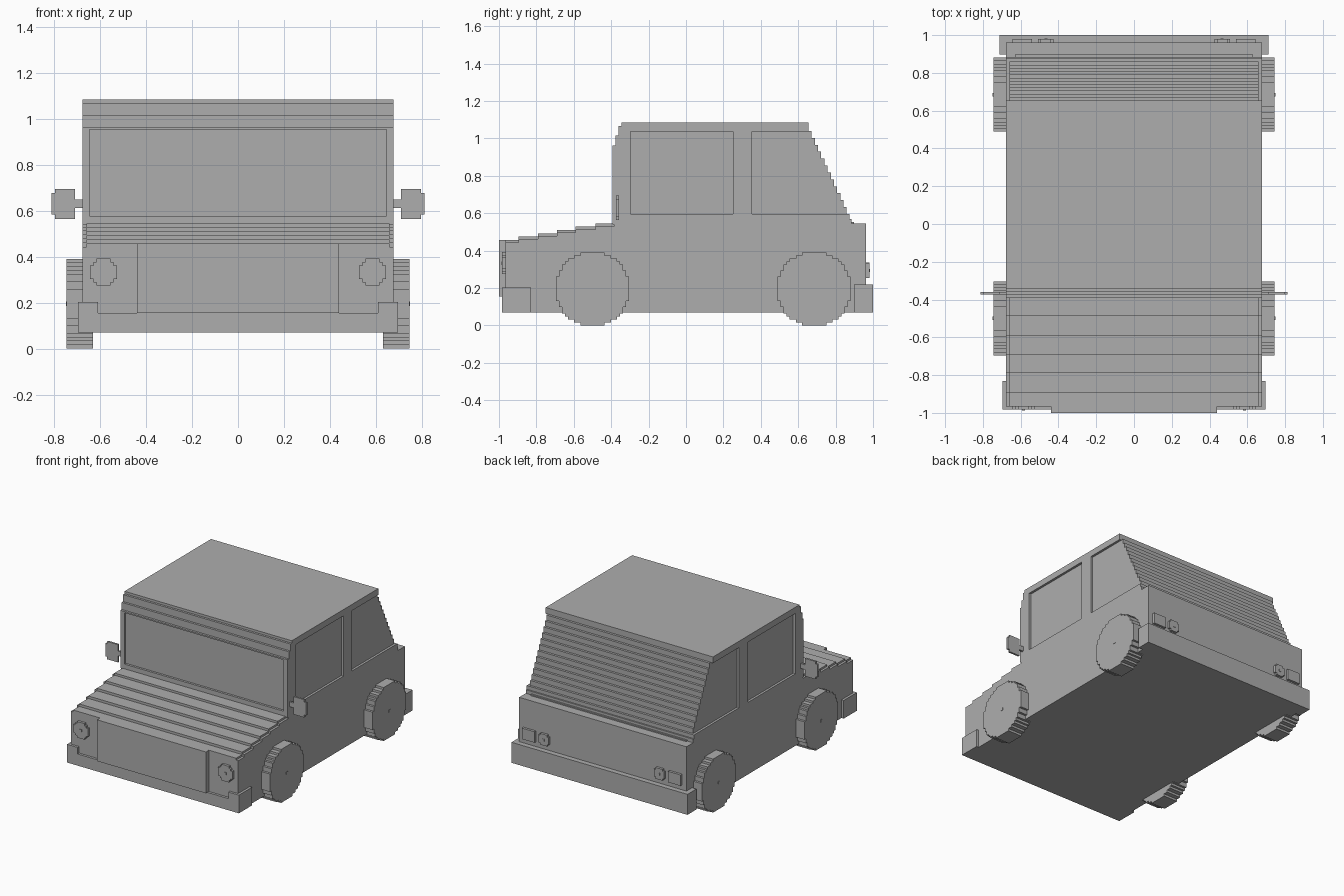
import bpy, bmesh, math

cube = bpy.data.objects.get("Cube")
if cube:
    bpy.data.objects.remove(cube, do_unlink=True)

GREY = bpy.data.materials.new("plain grey")
GREY.use_nodes = True
colour = (0.42, 0.42, 0.42, 1)
GREY.diffuse_color = colour
GREY.node_tree.nodes["Principled BSDF"].inputs["Base Color"].default_value = colour

V = 0.0163   # one small step of the blocky style
W = 0.677    # half width of the body
IN = 0.66    # half width of recessed glass and hood


def prism(name, outline, lo, hi, axis="x"):
    """Extrude an outline: (y, z) along x, or (x, z) along y."""
    bm = bmesh.new()
    place = (lambda a, b, d: (d, a, b)) if axis == "x" else (lambda a, b, d: (a, d, b))
    face = bm.faces.new([bm.verts.new(place(a, b, lo)) for a, b in outline])
    ext = bmesh.ops.extrude_face_region(bm, geom=[face])
    verts = [g for g in ext["geom"] if isinstance(g, bmesh.types.BMVert)]
    shift = (hi - lo, 0, 0) if axis == "x" else (0, hi - lo, 0)
    bmesh.ops.translate(bm, verts=verts, vec=shift)
    bmesh.ops.recalc_face_normals(bm, faces=bm.faces)
    mesh = bpy.data.meshes.new(name)
    bm.to_mesh(mesh)
    bm.free()
    mesh.materials.append(GREY)
    ob = bpy.data.objects.new(name, mesh)
    bpy.context.collection.objects.link(ob)
    return ob


def box(name, x, y, z):
    return prism(name, [(y[0], z[0]), (y[1], z[0]), (y[1], z[1]), (y[0], z[1])], *x)


def sides(name, make):
    """Make a part on both sides; make(name, s) gets s = 1 for left, -1 for right."""
    for label, s in (("left", 1), ("right", -1)):
        make(f"{label}_{name}", s)


def span(s, a, b):
    return sorted((s * a, s * b))


def pixel_disc(cx, cz, n, v, reach):
    """Stair-stepped circle, n rows in each half."""
    widths = [round(math.sqrt(reach ** 2 - (j + 0.5) ** 2)) for j in range(n)]
    quarter = []
    for j, w in enumerate(widths):
        for p in ((w, j), (w, j + 1)):
            if len(quarter) > 1 and quarter[-1][0] == quarter[-2][0] == p[0]:
                quarter.pop()
            if not quarter or quarter[-1] != p:
                quarter.append(p)
    quarter = quarter[1:] if quarter[0][1] == 0 else quarter
    ring = (quarter + [(-a, b) for a, b in reversed(quarter)]
            + [(-a, -b) for a, b in quarter] + [(a, -b) for a, b in reversed(quarter)])
    return [(cx + a * v, cz + b * v) for a, b in ring]


# Lower body and stepped fenders
hood_y = [-0.965, -0.895, -0.79, -0.69, -0.59, -0.485, -0.385]
hood_z = [0.457, 0.475, 0.493, 0.511, 0.528, 0.544]


def hood_profile(drop, base):
    pts = [(hood_y[0], base)]
    for a, b, z in zip(hood_y, hood_y[1:], hood_z):
        pts += [(a, z - drop), (b, z - drop)]
    return pts


prism("lower_body", hood_profile(0.014, 0.07) + [(-0.385, 0.544), (0.962, 0.544), (0.962, 0.07)], -W, W)
prism("hood", hood_profile(0, 0.4) + [(-0.385, 0.4)], -IN, IN)
box("grille", (-0.44, 0.44), (-1.0, -0.95), (0.155, 0.457))

# Cabin core with stepped front edge and stepped rear glass
front_steps = [(-0.377, 0.963), (-0.377, 1.015), (-0.361, 1.015), (-0.361, 1.066),
               (-0.345, 1.066), (-0.345, 1.084)]
rear_steps = [(0.655, 1.084)]
for k in range(12):
    y, z = 0.655 + 0.017 * k, 1.04 - 0.037 * k
    rear_steps += [(y, z), (y + 0.017, z)]
prism("cabin_glass", [(-0.377, 0.54)] + front_steps[1:] + rear_steps + [(0.859, 0.54)], -IN, IN)
prism("rear_sill", [(0.5, 0.54), (0.5, 0.597), (0.875, 0.597), (0.875, 0.57),
                    (0.885, 0.57), (0.885, 0.54)], -W, W)
box("rear_ledge", (-0.63, 0.63), (0.87, 0.897), (0.53, 0.552))

# Side skins around the windows
def side_skin(name, s):
    x = span(s, IN - 0.005, W)
    box(name + "_sill", x, (-0.393, 0.6), (0.54, 0.597))
    prism(name + "_front_post", [(-0.393, 0.59), (-0.393, 0.963)] + front_steps
          + [(-0.297, 1.084), (-0.297, 0.59)], *x)
    box(name + "_middle_post", x, (0.252, 0.352), (0.59, 1.05))
    box(name + "_roof_rail", x, (-0.3, 0.655), (1.038, 1.084))
    box(name + "_windshield_post", span(s, 0.645, IN), (-0.393, -0.37), (0.578, 0.953))


sides("side", side_skin)
box("windshield_lower_frame", (-IN, IN), (-0.393, -0.37), (0.54, 0.578))
box("windshield_upper_frame", (-IN, IN), (-0.393, -0.37), (0.953, 0.963))

# Bumpers
box("front_bumper", (-0.69, 0.69), (-0.983, -0.83), (0.07, 0.155))
sides("front_bumper_corner", lambda n, s: box(n, span(s, 0.61, 0.695), (-0.983, -0.83), (0.07, 0.203)))
box("rear_bumper", (-0.712, 0.712), (0.897, 1.0), (0.07, 0.22))


# Lamps
def lamps(name, s):
    x, z = s * 0.585, 0.333
    prism(name + "_headlight", pixel_disc(x, z, 4, 0.0147, 4.1), -0.983, -0.95, "y")
    box(name + "_headlight_hub", (x - 0.009, x + 0.009), (-0.987, -0.98), (z - 0.009, z + 0.009))
    x, z = s * 0.467, 0.295
    prism(name + "_round_tail_lamp", pixel_disc(x, z, 3, 0.0137, 3.1), 0.95, 0.98, "y")
    box(name + "_tail_lamp_hub", (x - 0.008, x + 0.008), (0.975, 0.983), (z - 0.008, z + 0.008))
    box(name + "_square_tail_lamp", span(s, 0.54, 0.642), (0.95, 0.98), (0.255, 0.335))


sides("lamps", lamps)


# Wheels
def wheels(name, s):
    for end, y in (("front", -0.5), ("rear", 0.685)):
        prism(f"{name}_{end}", pixel_disc(y, 12 * V, 12, V, 12.2), *span(s, 0.63, 0.745))
        box(f"{name}_{end}_hub", span(s, 0.74, 0.748), (y - 0.009, y + 0.009),
            (12 * V - 0.009, 12 * V + 0.009))


sides("wheel", wheels)


# Door mirrors
def mirror(name, s):
    y = (-0.373, -0.359)
    box(name + "_stem", span(s, 0.65, 0.72), y, (0.613, 0.648))
    outline = [(0.71, 0.565), (0.797, 0.565), (0.797, 0.583), (0.812, 0.583),
               (0.812, 0.677), (0.797, 0.677), (0.797, 0.695), (0.71, 0.695)]
    prism(name, [(s * a, b) for a, b in outline], *y, "y")


sides("mirror", mirror)
